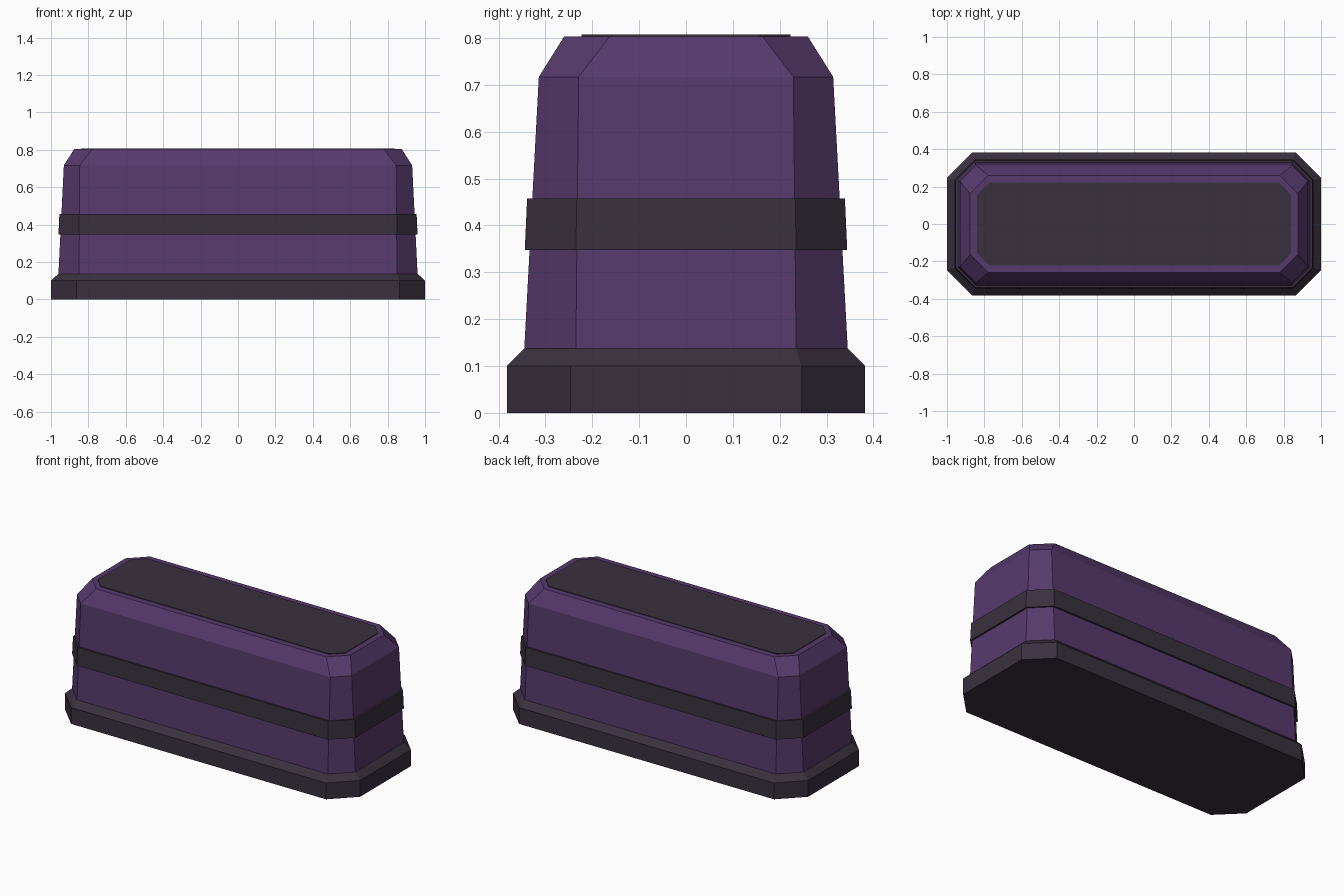
import bpy
import bmesh

cube = bpy.data.objects.get("Cube")
if cube:
    bpy.data.objects.remove(cube, do_unlink=True)


def make_material(name, rgb):
    mat = bpy.data.materials.new(name)
    mat.use_nodes = True
    color = (*rgb, 1.0)
    mat.diffuse_color = color
    mat.node_tree.nodes["Principled BSDF"].inputs["Base Color"].default_value = color
    return mat


purple = make_material("muted_purple", (0.093, 0.042, 0.15))
charcoal = make_material("charcoal", (0.042, 0.03, 0.048))


def ring(bm, hx, hy, cut, z):
    """Rectangle with clipped corners, counter-clockwise from above."""
    quarter = [(hx, hy - cut), (hx - cut, hy)]
    pts = quarter + [(-x, y) for x, y in reversed(quarter)]
    pts += [(-x, -y) for x, y in pts]
    return [bm.verts.new((x, y, z)) for x, y in pts]


def loft(name, sections, mat):
    """Closed solid through stacked (half_x, half_y, corner_cut, z) sections."""
    bm = bmesh.new()
    rings = [ring(bm, *s) for s in sections]
    for low, high in zip(rings, rings[1:]):
        for i in range(len(low)):
            j = (i + 1) % len(low)
            bm.faces.new((low[i], low[j], high[j], high[i]))
    bm.faces.new(reversed(rings[0]))
    bm.faces.new(rings[-1])
    bmesh.ops.recalc_face_normals(bm, faces=bm.faces)
    mesh = bpy.data.meshes.new(name)
    bm.to_mesh(mesh)
    bm.free()
    mesh.materials.append(mat)
    obj = bpy.data.objects.new(name, mesh)
    bpy.context.collection.objects.link(obj)
    return obj


# Plinth with a sloped upper lip
loft("base_plinth", [(1.0, 0.382, 0.136, 0.0),
                     (1.0, 0.382, 0.136, 0.1),
                     (0.96, 0.345, 0.11, 0.137)], charcoal)

# Tapered body with a bevelled shoulder
loft("body", [(0.96, 0.345, 0.11, 0.137),
              (0.931, 0.314, 0.085, 0.717),
              (0.876, 0.26, 0.097, 0.803)], purple)

# Raised band around the middle
loft("middle_band", [(0.96, 0.344, 0.109, 0.347),
                     (0.955, 0.339, 0.106, 0.457)], charcoal)

# Thin panel on the top
loft("top_panel", [(0.839, 0.223, 0.065, 0.802),
                   (0.839, 0.223, 0.065, 0.807)], charcoal)
